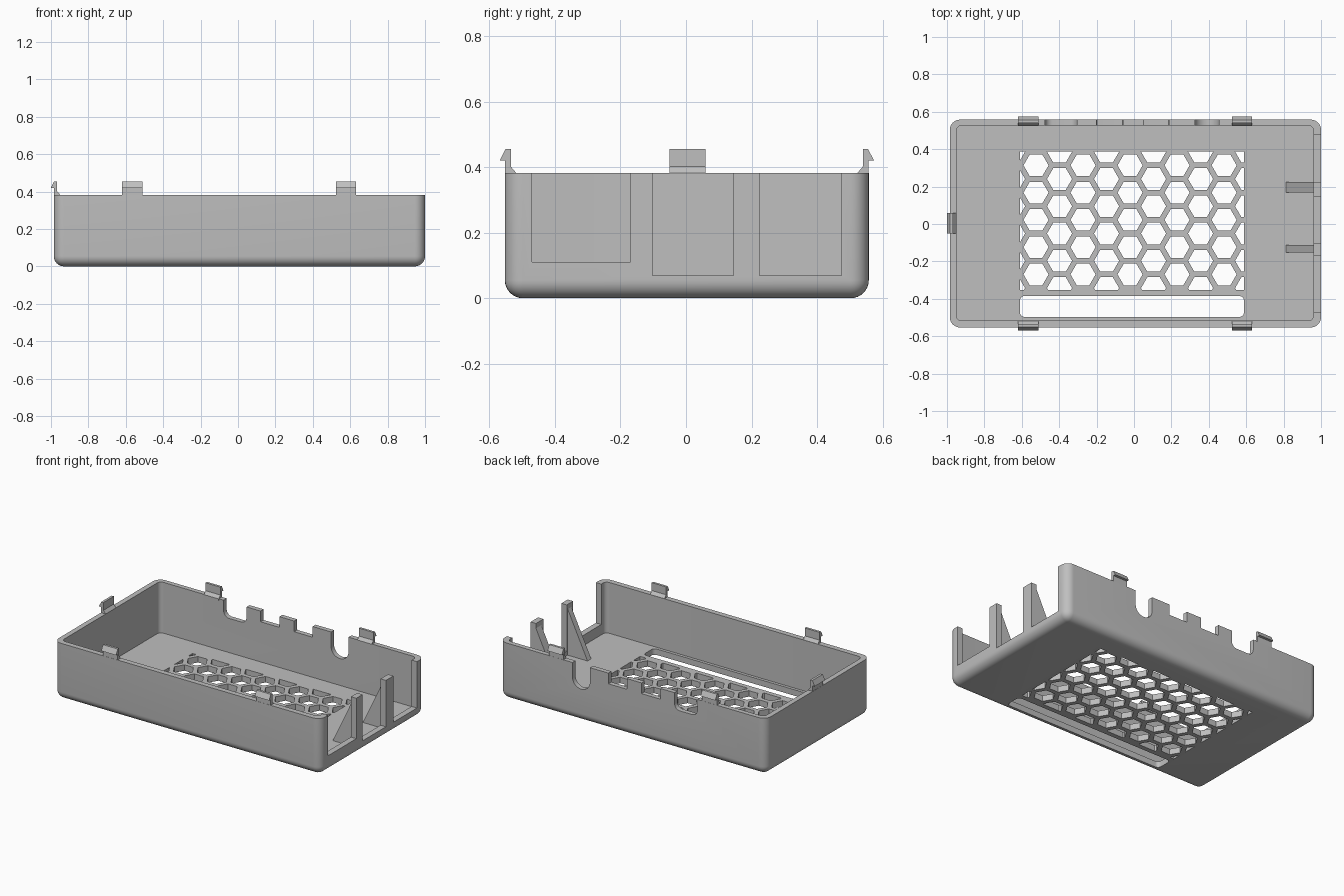
import bpy, bmesh, math
from mathutils import Vector

if "Cube" in bpy.data.objects:
    bpy.data.objects.remove(bpy.data.objects["Cube"])

grey = bpy.data.materials.new("light grey plastic")
grey.use_nodes = True
GREY = (0.52, 0.52, 0.52, 1)
grey.diffuse_color = GREY
grey.node_tree.nodes["Principled BSDF"].inputs["Base Color"].default_value = GREY

TOP, FLOOR = 0.382, 0.04
X0, X1, Y0, Y1 = -0.985, 1.0, -0.553, 0.558


def finish(name, bm):
    bmesh.ops.recalc_face_normals(bm, faces=bm.faces)
    mesh = bpy.data.meshes.new(name)
    bm.to_mesh(mesh)
    bm.free()
    mesh.materials.append(grey)
    obj = bpy.data.objects.new(name, mesh)
    bpy.context.collection.objects.link(obj)
    return obj


def rounded_box(name, lo, hi, radius=0, bottom=False):
    """Box with rounded upright edges and, if wanted, rounded bottom edges."""
    bm = bmesh.new()
    bmesh.ops.create_cube(bm, size=1)
    for v in bm.verts:
        v.co = [(a + b) / 2 + c * (b - a) for a, b, c in zip(lo, hi, v.co)]
    if radius:
        mid = (lo[2] + hi[2]) / 2
        edges = []
        for e in bm.edges:
            heights = [v.co.z for v in e.verts]
            if abs(heights[0] - heights[1]) > 1e-4 or (bottom and max(heights) < mid):
                edges.append(e)
        bmesh.ops.bevel(bm, geom=edges, offset=radius, segments=8,
                        profile=0.5, affect='EDGES')
    return finish(name, bm)


def prism(name, points, place, lo, hi):
    """Extrude a 2D outline from lo to hi; place(u, v, w) gives the 3D point."""
    bm = bmesh.new()
    near = [bm.verts.new(place(u, v, lo)) for u, v in points]
    far = [bm.verts.new(place(u, v, hi)) for u, v in points]
    bm.faces.new(near)
    bm.faces.new(far)
    for i in range(len(points)):
        j = (i + 1) % len(points)
        bm.faces.new((near[i], near[j], far[j], far[i]))
    return finish(name, bm)


def cut(target, cutter):
    mod = target.modifiers.new("cut", 'BOOLEAN')
    mod.operation, mod.solver, mod.object = 'DIFFERENCE', 'EXACT', cutter
    bpy.context.view_layer.objects.active = target
    bpy.ops.object.modifier_apply(modifier=mod.name)
    bpy.data.objects.remove(cutter)


# Open tray
tray = rounded_box("tray", (X0, Y0, 0), (X1, Y1, TOP), 0.055, bottom=True)
cut(tray, rounded_box("cavity", (-0.95, -0.517, FLOOR), (0.96, 0.526, 0.6), 0.028))

# Port openings in the end wall
for y0, y1, sill in ((-0.47, -0.17, 0.11), (-0.103, 0.145, 0.07), (0.225, 0.475, 0.07)):
    cut(tray, rounded_box("port", (0.9, y0, sill), (1.1, y1, 0.6)))

# Notches in the back rim, with rounded lower corners
for x0, x1, z, r in ((-0.475, -0.305, 0.27, 0.04), (-0.2, -0.06, 0.31, 0.004),
                     (0.05, 0.187, 0.31, 0.004), (0.325, 0.455, 0.22, 0.064)):
    outline = [(x1, 0.6), (x0, 0.6)]
    for centre, start in ((x0 + r, math.pi), (x1 - r, 1.5 * math.pi)):
        for i in range(9):
            a = start + i * math.pi / 16
            outline.append((centre + r * math.cos(a), z + r + r * math.sin(a)))
    cut(tray, prism("notch", outline, lambda u, v, w: (u, w, v), 0.5, 0.65))

# Long slot in the floor
cut(tray, rounded_box("slot", (-0.61, -0.497, -0.1), (0.588, -0.385, 0.06), 0.025))

# Honeycomb vent: hexagons trimmed to a rectangle, then extruded through the floor
bm = bmesh.new()
pitch, radius = 0.1458, 0.067
for col in range(-5, 6):
    for row in range(-3, 4):
        cx = -0.021 + col * 0.1257
        cy = 0.022 + (row + 0.5 * (col % 2)) * pitch
        bm.faces.new([bm.verts.new((cx + radius * math.cos(k * math.pi / 3),
                                    cy + radius * math.sin(k * math.pi / 3), -0.1))
                      for k in range(6)])
for point, normal in (((-0.61, 0, 0), (-1, 0, 0)), ((0.588, 0, 0), (1, 0, 0)),
                      ((0, -0.353, 0), (0, -1, 0)), ((0, 0.388, 0), (0, 1, 0))):
    bmesh.ops.bisect_plane(bm, geom=bm.verts[:] + bm.edges[:] + bm.faces[:],
                           plane_co=point, plane_no=normal, clear_outer=True)
grown = bmesh.ops.extrude_face_region(bm, geom=bm.faces[:], use_keep_orig=True)["geom"]
bmesh.ops.translate(bm, vec=(0, 0, 0.2),
                    verts=[g for g in grown if isinstance(g, bmesh.types.BMVert)])
cut(tray, finish("vent", bm))

tray.select_set(True)
bpy.context.view_layer.objects.active = tray
bpy.ops.object.shade_smooth_by_angle(angle=math.radians(25))

# Sloping ribs that brace the end wall posts
for name, y0, y1 in (("front_rib", -0.152, -0.113), ("back_rib", 0.168, 0.225)):
    prism(name, [(0.81, FLOOR - 0.005), (0.97, FLOOR - 0.005), (0.97, 0.35), (0.96, 0.35)],
          lambda u, v, w: (u, w, v), y0, y1)

# Snap clips: u is the distance outwards from the wall face
clip = [(-0.018, 0.455), (-0.002, 0.455), (0.016, 0.42), (-0.001, 0.42),
        (-0.001, TOP - 0.01), (-0.035, TOP - 0.01), (-0.035, TOP), (-0.018, 0.402)]
for side, x0, x1 in (("right", -0.62, -0.51), ("left", 0.523, 0.63)):
    prism("front_clip_" + side, clip, lambda u, v, w: (w, Y0 - u, v), x0, x1)
    prism("back_clip_" + side, clip, lambda u, v, w: (w, Y1 + u, v), x0, x1)
prism("end_clip", clip, lambda u, v, w: (X0 - u, w, v), -0.05, 0.06)
